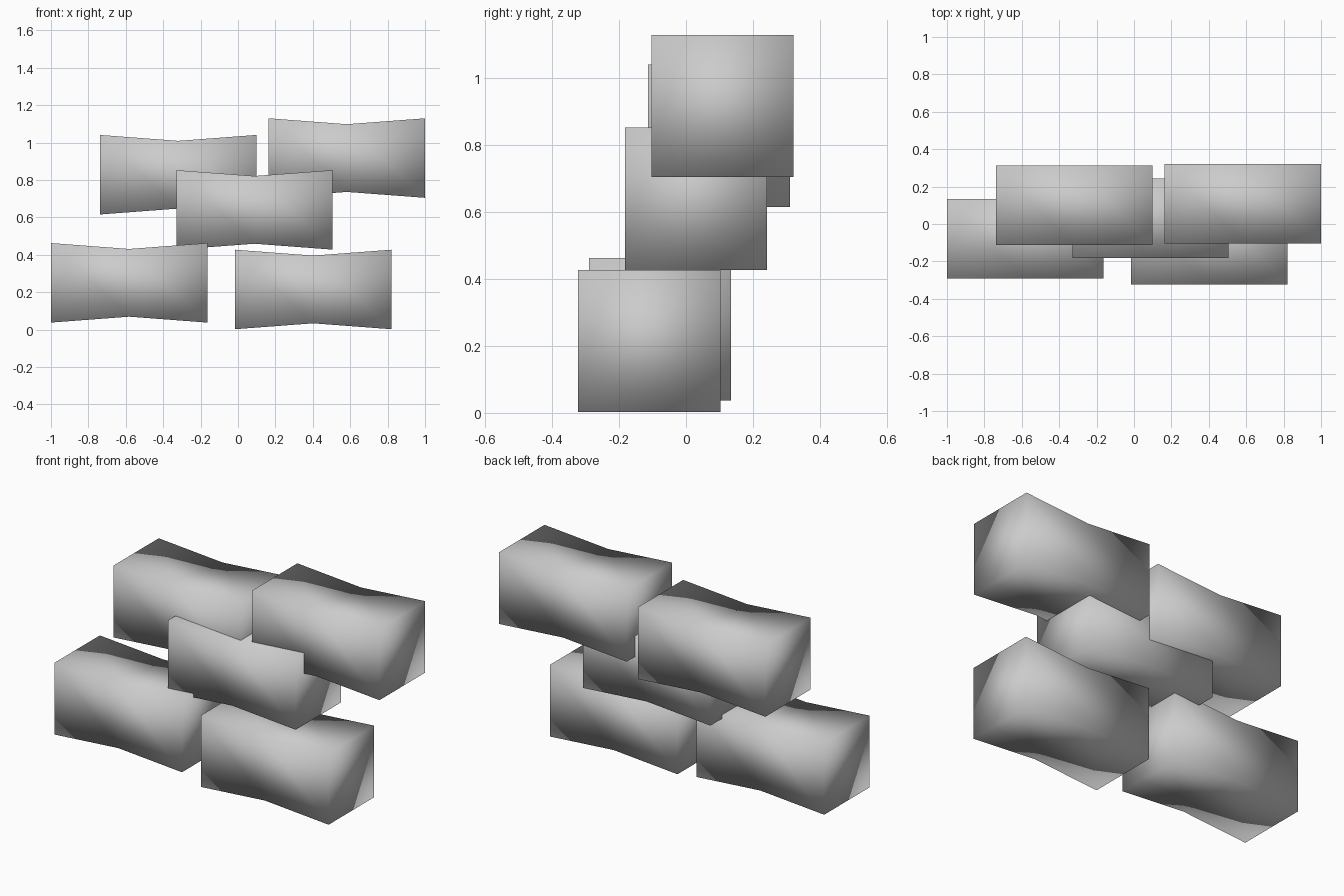
import bpy, bmesh

if "Cube" in bpy.data.objects:
    bpy.data.objects.remove(bpy.data.objects["Cube"])

LENGTH, SIZE, WAIST = 0.836, 0.425, 0.362

def waisted_block(name, x, y, z):
    """Smooth-shaded block whose top and bottom pinch in at mid length."""
    bm = bmesh.new()
    rings = []
    for px, h in ((-LENGTH / 2, SIZE), (0, WAIST), (LENGTH / 2, SIZE)):
        rings.append([bm.verts.new((px, sy * SIZE / 2, sz * h / 2))
                      for sy, sz in ((-1, -1), (1, -1), (1, 1), (-1, 1))])
    for a, b in zip(rings, rings[1:]):
        for i in range(4):
            j = (i + 1) % 4
            bm.faces.new((a[i], a[j], b[j], b[i]))
    bm.faces.new(rings[0])
    bm.faces.new(rings[-1])
    bmesh.ops.recalc_face_normals(bm, faces=bm.faces)
    for f in bm.faces:
        f.smooth = True
    me = bpy.data.meshes.new(name)
    bm.to_mesh(me)
    bm.free()
    ob = bpy.data.objects.new(name, me)
    ob.location = (x, y, z)
    bpy.context.collection.objects.link(ob)

# Stacked blocks: two low, one in the middle, two high
waisted_block("lower_left_block", -0.582, -0.078, 0.25)
waisted_block("lower_right_block", 0.402, -0.11, 0.2145)
waisted_block("middle_block", 0.088, 0.03, 0.64)
waisted_block("upper_left_block", -0.32, 0.099, 0.828)
waisted_block("upper_right_block", 0.582, 0.109, 0.917)
